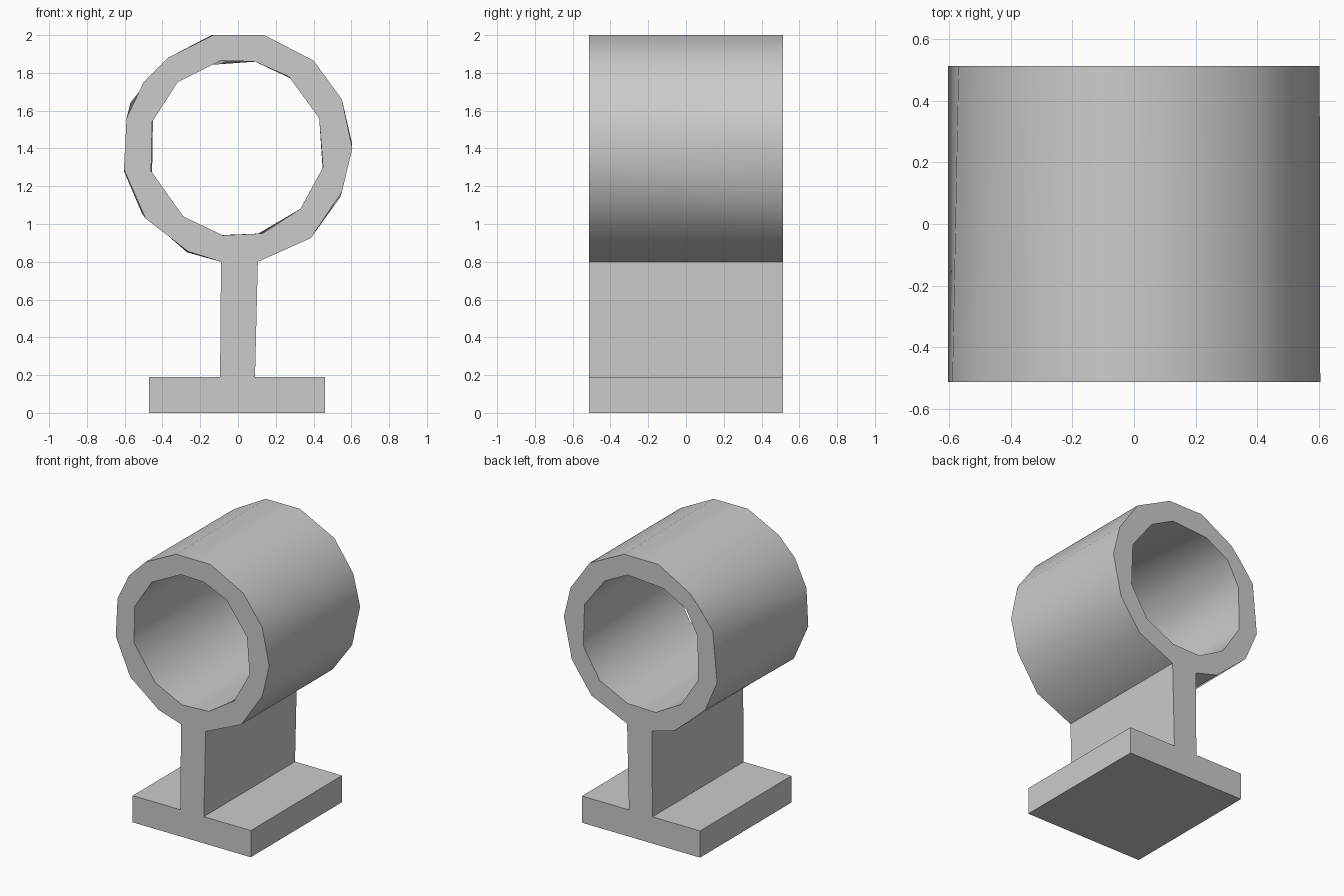
import bpy
import bmesh
import math

cube = bpy.data.objects.get("Cube")
if cube:
    bpy.data.objects.remove(cube, do_unlink=True)

HALF_DEPTH = 0.513


def make_material(name, colour):
    mat = bpy.data.materials.new(name)
    mat.use_nodes = True
    mat.diffuse_color = colour
    mat.node_tree.nodes["Principled BSDF"].inputs["Base Color"].default_value = colour
    return mat


# Sleeve outline, clockwise from the right of the stem round to its left
sleeve_front = [(-.09, .80), (-.265, .855), (-.49, 1.03), (-.604, 1.29),
                (-.59, 1.56), (-.5, 1.75), (-.37, 1.88), (-.13, 2), (.14, 2),
                (.4, 1.865), (.55, 1.66), (.605, 1.4), (.55, 1.17), (.385, .925), (.105, .80)]
sleeve_back = [(-.09, .80), (-.27, .85), (-.51, 1.06), (-.604, 1.28),
               (-.57, 1.64), (-.47, 1.77), (-.39, 1.86), (-.14, 2), (.13, 2),
               (.4, 1.865), (.55, 1.65), (.603, 1.43), (.54, 1.14), (.385, .925), (.105, .80)]

# Stem and foot plate close the outline underneath
foot = [(.09, .19), (.46, .19), (.46, 0), (-.47, 0), (-.47, .19), (-.095, .19)]

# Bore through the sleeve
bore_front = [(-.09, 1.865), (.09, 1.86), (.27, 1.78), (.43, 1.56), (.45, 1.3), (.33, 1.08),
              (.13, .95), (-.08, .94), (-.29, 1.04), (-.46, 1.28), (-.455, 1.54), (-.32, 1.75)]
bore_back = [(-.18, 1.84), (.1, 1.86), (.28, 1.77), (.44, 1.56), (.45, 1.26), (.32, 1.05),
             (.1, .945), (-.12, .94), (-.32, 1.05), (-.455, 1.26), (-.45, 1.57), (-.36, 1.74)]


def add_loop(bm, points, y):
    verts = [bm.verts.new((x, y, z)) for x, z in points]
    edges = [bm.edges.new((v, verts[i - 1])) for i, v in enumerate(verts)]
    return verts, edges


def add_wall(bm, front, back):
    """Join a front loop to a back loop and return the edges of both."""
    front_verts, front_edges = add_loop(bm, front, -HALF_DEPTH)
    back_verts, back_edges = add_loop(bm, back, HALF_DEPTH)
    for i in range(len(front)):
        bm.faces.new((front_verts[i - 1], front_verts[i], back_verts[i], back_verts[i - 1]))
    return front_edges, back_edges


# Bracket body: outer wall, bore wall and the two flat ends
bm = bmesh.new()
outer_edges = add_wall(bm, sleeve_front + foot, sleeve_back + foot)
bore_edges = add_wall(bm, bore_front, bore_back)
for outer, bore in zip(outer_edges, bore_edges):
    bmesh.ops.triangle_fill(bm, edges=outer + bore, use_beauty=True)
bmesh.ops.recalc_face_normals(bm, faces=bm.faces)

mesh = bpy.data.meshes.new("sleeve_bracket")
bm.to_mesh(mesh)
bm.free()
bracket = bpy.data.objects.new("sleeve_bracket", mesh)
bpy.context.collection.objects.link(bracket)
mesh.materials.append(make_material("plain_grey", (0.6, 0.6, 0.6, 1)))

# Smooth round walls with crisp ends
bpy.ops.object.select_all(action="DESELECT")
bracket.select_set(True)
bpy.context.view_layer.objects.active = bracket
bpy.ops.object.shade_smooth_by_angle(angle=math.radians(40))
